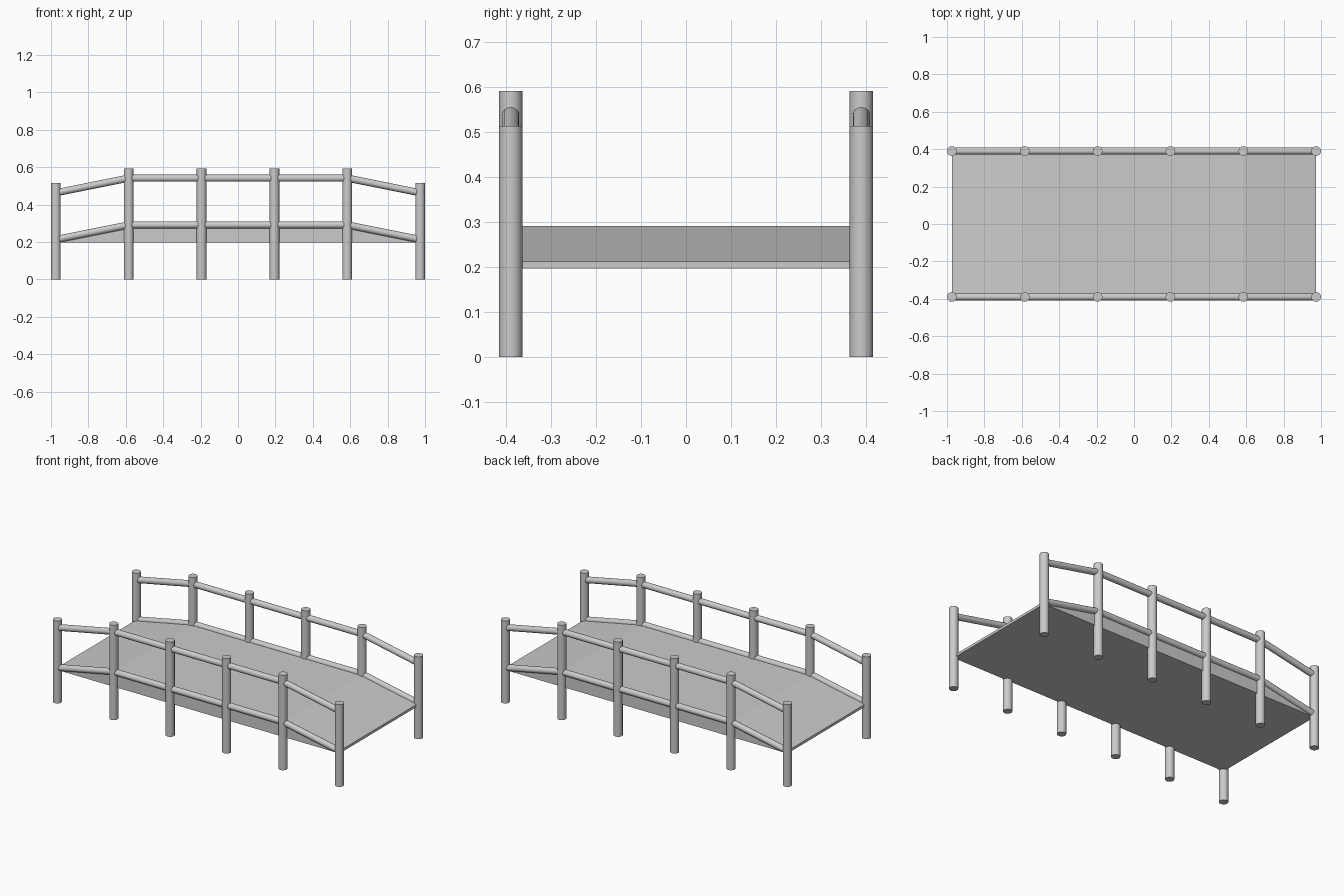
import bpy, math
from mathutils import Vector

if "Cube" in bpy.data.objects:
    bpy.data.objects.remove(bpy.data.objects["Cube"])

END, BEND, HALF_W = 0.974, 0.584, 0.39
BASE, LOW, HIGH = 0.197, 0.213, 0.291
POST_R, RAIL_R = 0.026, 0.019
XS = [-END + i * 2 * END / 5 for i in range(6)]


def deck_z(x):
    return LOW if abs(x) > 0.9 else HIGH


def rod(name, a, b, r):
    a, b = Vector(a), Vector(b)
    d = b - a
    bpy.ops.mesh.primitive_cylinder_add(
        vertices=16, radius=r, depth=d.length, location=(a + b) / 2,
        rotation=d.to_track_quat('Z', 'Y').to_euler())
    ob = bpy.context.object
    ob.name = name
    bpy.ops.object.shade_smooth_by_angle(angle=math.radians(40))
    return ob


# Deck: side profile extruded across the width
profile = [(-END, BASE), (END, BASE), (END, LOW), (BEND, HIGH), (-BEND, HIGH), (-END, LOW)]
n = len(profile)
verts = [(x, y, z) for y in (-HALF_W, HALF_W) for x, z in profile]
faces = [tuple(range(n)), tuple(reversed(range(n, 2 * n)))]
faces += [(i, i + n, (i + 1) % n + n, (i + 1) % n) for i in range(n)]
mesh = bpy.data.meshes.new("deck")
mesh.from_pydata(verts, [], faces)
mesh.update()
bpy.context.collection.objects.link(bpy.data.objects.new("deck", mesh))

for side, y in (("front", -HALF_W), ("back", HALF_W)):
    # Posts
    for x in XS:
        rod(side + "_post", (x, y, 0), (x, y, deck_z(x) + 0.301), POST_R)
    # Lower and upper rails, one rod per span
    for level, lift in (("lower", 0), ("upper", 0.25)):
        for a, b in zip(XS, XS[1:]):
            rod(f"{side}_{level}_rail", (a, y, deck_z(a) + lift),
                (b, y, deck_z(b) + lift), RAIL_R)
